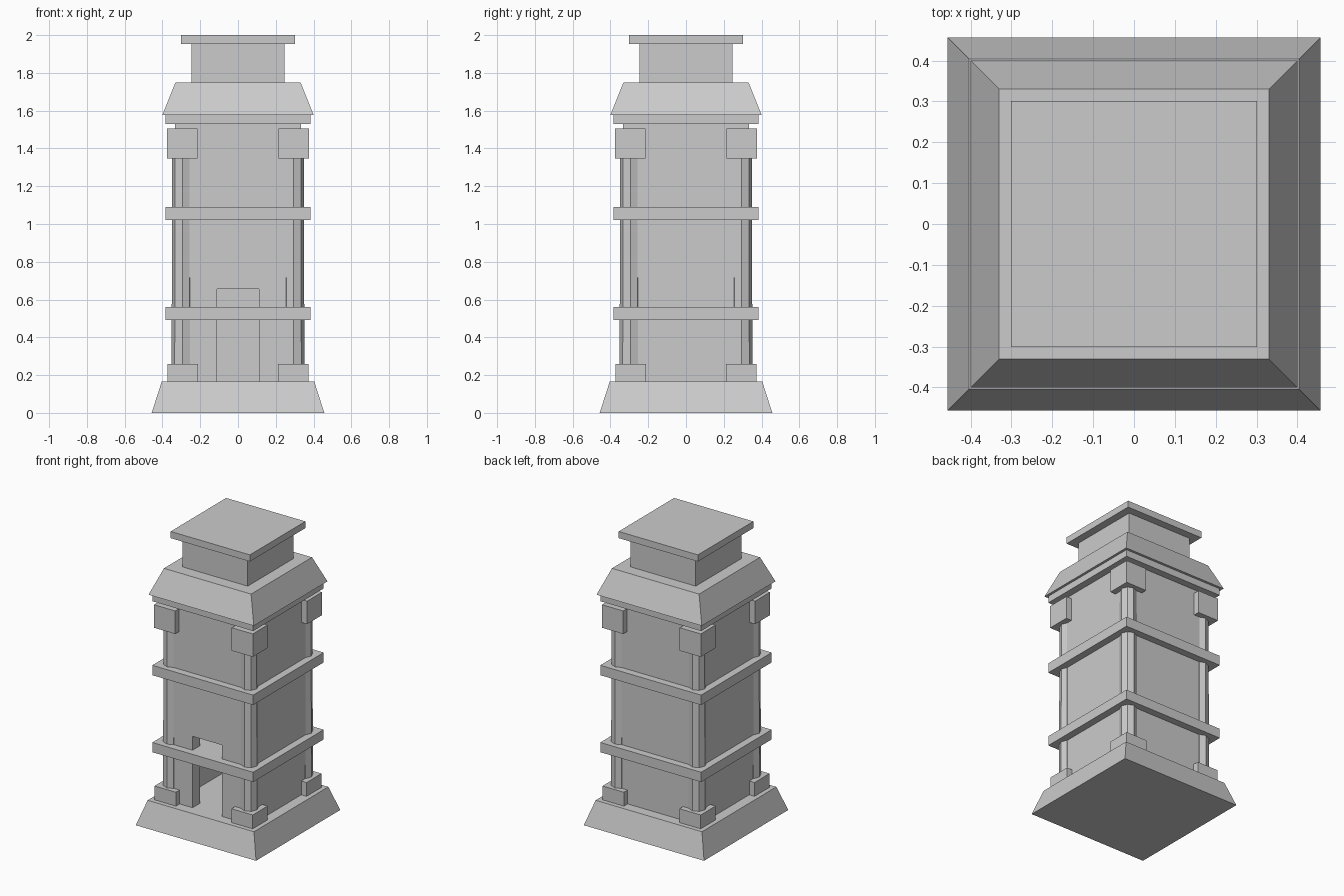
import bpy
import bmesh
import math

if "Cube" in bpy.data.objects:
    bpy.data.objects.remove(bpy.data.objects["Cube"])

stone = bpy.data.materials.new("grey stone")
stone.diffuse_color = (0.6, 0.6, 0.6, 1)
stone.use_nodes = True
stone.node_tree.nodes["Principled BSDF"].inputs["Base Color"].default_value = stone.diffuse_color


def finish(name, bm):
    bmesh.ops.recalc_face_normals(bm, faces=bm.faces)
    mesh = bpy.data.meshes.new(name)
    bm.to_mesh(mesh)
    bm.free()
    mesh.materials.append(stone)
    ob = bpy.data.objects.new(name, mesh)
    bpy.context.collection.objects.link(ob)
    return ob


def block(name, half, z0, z1, top=None, centre=(0, 0), half_y=None):
    """Upright block, optionally tapering to a smaller square top."""
    half_y = half_y or half
    scale = (top or half) / half
    bm = bmesh.new()
    bmesh.ops.create_cube(bm, size=2)
    for v in bm.verts:
        k = scale if v.co.z > 0 else 1
        v.co = (centre[0] + v.co.x * half * k,
                centre[1] + v.co.y * half_y * k,
                z1 if v.co.z > 0 else z0)
    return finish(name, bm)


def cut(target, cutter):
    mod = target.modifiers.new("cut", 'BOOLEAN')
    mod.operation = 'DIFFERENCE'
    mod.solver = 'EXACT'
    mod.object = cutter
    bpy.context.view_layer.objects.active = target
    bpy.ops.object.modifier_apply(modifier=mod.name)
    bpy.data.objects.remove(cutter)


# sloped plinth
block("plinth", 0.457, 0, 0.165, top=0.404)

# hollow tower walls with a front doorway
walls = block("tower_walls", 0.333, 0.165, 1.54)
cut(walls, block("room_cutter", 0.25, 0.1, 1.6))
cut(walls, block("door_cutter", 0.112, 0.1, 0.655, centre=(0, -0.3), half_y=0.1))

# floor slabs that show outside as bands
for name, z0, z1 in (("lower_band", 0.493, 0.56),
                     ("upper_band", 1.022, 1.09),
                     ("cornice", 1.53, 1.577)):
    block(name, 0.383, z0, z1)

# corner columns with foot and head blocks
C = 0.295
for sx in (-1, 1):
    for sy in (-1, 1):
        bm = bmesh.new()
        bmesh.ops.create_cone(bm, cap_ends=True, segments=8, radius1=0.057,
                              radius2=0.053, depth=1.3)
        bmesh.ops.translate(bm, verts=bm.verts, vec=(sx * C, sy * C, 0.815))
        finish("corner_column", bm)
        block("column_foot", 0.081, 0.165, 0.26, centre=(sx * 0.292, sy * 0.292))
        block("column_head", 0.08, 1.347, 1.505, centre=(sx * C, sy * C))

# sloped roof, turret and flat cap
block("roof", 0.4, 1.577, 1.75, top=0.331)
block("turret", 0.247, 1.75, 1.956)
block("turret_cap", 0.301, 1.954, 2.0)
